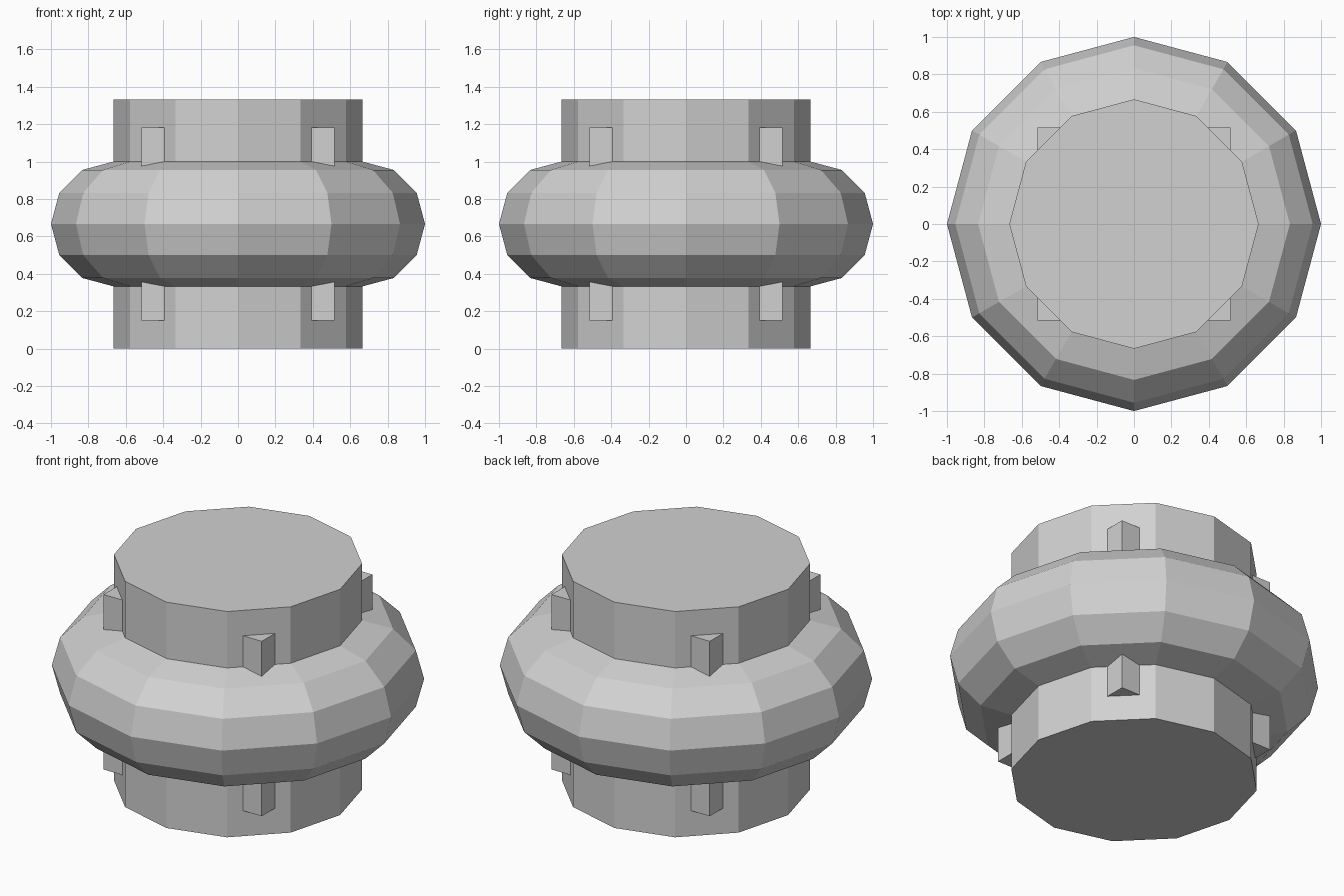
import bpy

# Remove the default cube
default = bpy.data.objects.get("Cube")
if default:
    bpy.data.objects.remove(default, do_unlink=True)

SIDES = 12
RADIUS = 2 / 3          # core radius, also the ring's centreline
MID = (0, 0, RADIUS)    # everything is centred on this height

# Single flat colour
grey = bpy.data.materials.new("mid grey")
grey.use_nodes = True
colour = (0.64, 0.64, 0.64, 1)
grey.diffuse_color = colour
grey.node_tree.nodes["Principled BSDF"].inputs["Base Color"].default_value = colour


def finish(name):
    """Name the newest object, colour it and keep its facets flat."""
    obj = bpy.context.object
    obj.name = obj.data.name = name
    obj.data.materials.clear()
    obj.data.materials.append(grey)
    bpy.ops.object.shade_flat()


# Upright twelve-sided core
bpy.ops.mesh.primitive_cylinder_add(
    vertices=SIDES, radius=RADIUS, depth=2 * RADIUS, location=MID)
finish("core_cylinder")

# Thick ring around the waist
bpy.ops.mesh.primitive_torus_add(
    major_segments=SIDES, minor_segments=SIDES,
    major_radius=RADIUS, minor_radius=RADIUS / 2, location=MID)
finish("waist_ring")

# Inner block whose vertical edges break through the core as corner ribs
bpy.ops.mesh.primitive_cube_add(size=1.033, location=MID)
finish("corner_block")
